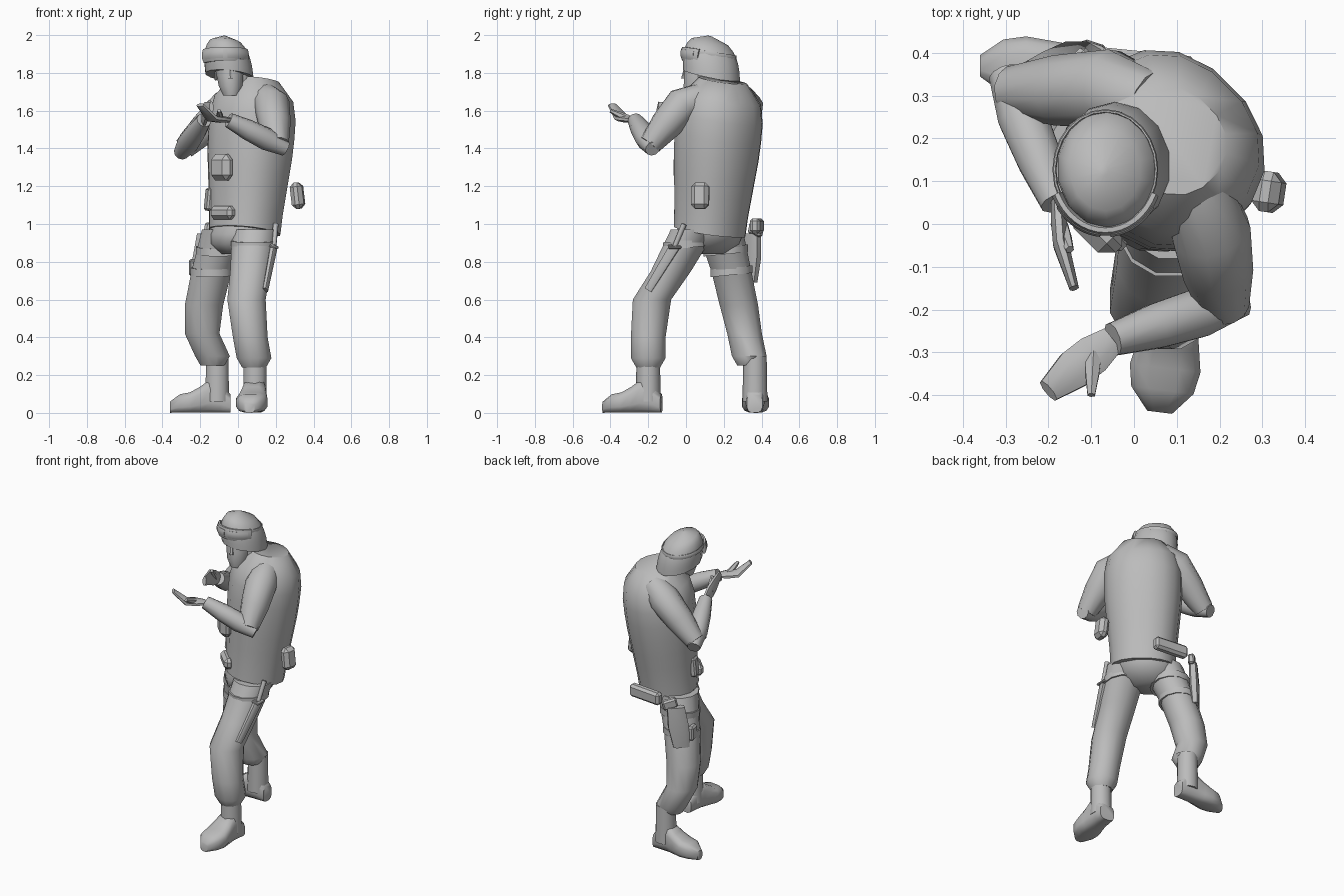
import bpy, bmesh, math
from mathutils import Vector, Matrix

default_cube = bpy.data.objects.get("Cube")
if default_cube:
    bpy.data.objects.remove(default_cube, do_unlink=True)

grey = bpy.data.materials.new("plain_grey")
grey.use_nodes = True
shade = (.5, .5, .5, 1)
grey.diffuse_color = shade
grey.node_tree.nodes["Principled BSDF"].inputs["Base Color"].default_value = shade
UP = Vector((0, 0, 1))
TURN = -math.pi / 4


def finish(name, bm, angle):
    bmesh.ops.recalc_face_normals(bm, faces=bm.faces)
    mesh = bpy.data.meshes.new(name)
    bm.to_mesh(mesh)
    bm.free()
    mesh.materials.append(grey)
    obj = bpy.data.objects.new(name, mesh)
    bpy.context.collection.objects.link(obj)
    bpy.ops.object.select_all(action="DESELECT")
    obj.select_set(True)
    bpy.context.view_layer.objects.active = obj
    bpy.ops.object.shade_smooth_by_angle(angle=math.radians(angle))


def line(start, end, count):
    """Evenly spaced points from start to end."""
    start, end = Vector(start), Vector(end)
    return [start.lerp(end, i / (count - 1)) for i in range(count)]


def skin(name, loops):
    """Join rings of points into a closed tube."""
    bm = bmesh.new()
    loops = [[bm.verts.new(point) for point in loop] for loop in loops]
    for low, high in zip(loops, loops[1:]):
        for k in range(len(low)):
            bm.faces.new((low[k - 1], low[k], high[k], high[k - 1]))
    bm.faces.new(loops[0])
    bm.faces.new(loops[-1])
    finish(name, bm, angle=50)


def oval(sides, square):
    """Cosine and sine round a squared-off circle."""
    for k in range(sides):
        angle = math.tau * (k + .5) / sides
        c, s = math.cos(angle), math.sin(angle)
        yield math.copysign(abs(c) ** square, c), math.copysign(abs(s) ** square, s)


def loft(name, path, widths, depth=1, yaw=None, sides=12, square=1, lean=(0, 0)):
    """Skin oval rings along a path; depth is the ratio of depth to width.
    With a yaw the rings lie flat; without one they follow the path."""
    loops = []
    for i, (centre, width) in enumerate(zip(path, widths)):
        if yaw is None:
            before, after = path[max(i - 1, 0)], path[min(i + 1, len(path) - 1)]
            along = (after - before).normalized()
            across = along.cross(UP).normalized()
            other = across.cross(along)
        else:
            across = Vector((math.cos(yaw), math.sin(yaw), 0))
            other = UP.cross(across)
        loop = []
        for c, s in oval(sides, square):
            point = across * c * width + other * s * width * depth
            point.z += lean[0] * point.x + lean[1] * point.y
            loop.append(centre + point)
        loops.append(loop)
    skin(name, loops)


def box(name, centre, size, yaw=0, pitch=0, bevel=.01):
    bm = bmesh.new()
    turn = Matrix.Rotation(yaw, 4, "Z") @ Matrix.Rotation(pitch, 4, "Y")
    placing = Matrix.Translation(centre) @ turn @ Matrix.Diagonal((*size, 1))
    bmesh.ops.create_cube(bm, size=1, matrix=placing)
    bmesh.ops.bevel(bm, geom=bm.edges[:], offset=bevel, segments=1, affect="EDGES")
    finish(name, bm, angle=30)


def leg(side, hip, thigh, knee, shin, cuff, straps):
    """Trouser leg, with straps at the given shares of the thigh's length."""
    joints = [Vector(joint) for joint in (hip, thigh, knee, shin, cuff)]
    tucked_end = joints[-1] - UP * .05
    loft(side + "_leg", joints + [tucked_end], [.125, .11, .105, .095, .095, .065], yaw=0)
    for number, share in enumerate(straps):
        centre = joints[0].lerp(joints[1], share)
        loft(f"{side}_thigh_strap_{number}", [centre + UP * .02, centre - UP * .02],
             [.128 - share * .013] * 2, yaw=0, lean=(0, .1))


def boot(side, ankle, toe, scale):
    ankle, toe = Vector(ankle), Vector(toe)
    heel = ankle + (ankle - toe).normalized() * .07
    loft(side + "_boot_shaft", [ankle + UP * .3, ankle + UP * .06], [.062, .066], yaw=0, sides=10)
    # The foot is tallest at the ankle and widest at the ball
    across = (toe - heel).cross(UP).normalized() * scale
    widths = [.05, .06, .065, .075, .085, .075, .03]
    heights = [.05, .08, .09, .07, .055, .05, .03]
    skin(side + "_boot_foot",
         [[centre + across * c * width + UP * height * (1 + s) for c, s in oval(12, .65)]
          for centre, width, height in zip(line(heel, toe, 7), widths, heights)])


def arm(side, collar, shoulder, elbow, wrist):
    collar, shoulder, elbow, wrist = map(Vector, (collar, shoulder, elbow, wrist))
    upper = [collar, shoulder, shoulder.lerp(elbow, .5), elbow]
    loft(side + "_upper_arm", upper, [.08, .095, .085, .06])
    elbow_point = elbow + (elbow - wrist).normalized() * .05
    loft(side + "_forearm", line(elbow_point, wrist, 4), [.04, .06, .055, .04], sides=10)


def hand(side, wrist, knuckle, tip, thumb_tip, width, thickness):
    """A flat mitten of fingers and a separate thumb."""
    wrist, knuckle, tip, thumb_tip = map(Vector, (wrist, knuckle, tip, thumb_tip))
    palm = wrist.lerp(knuckle, .5)
    loft(side + "_hand", [wrist, palm, knuckle, tip],
         [width * share for share in (.7, 1, 1, .6)], depth=thickness / width, sides=8)
    loft(side + "_thumb", line(palm, thumb_tip, 3), [.022, .018, .01], sides=6)


def head_band(name, radius, start, end, height, half_thickness, half_height):
    """A strip bent round the head between two angles."""
    path = []
    for step in range(17):
        angle = math.radians(start + (end - start) * step / 16)
        x, y = radius * math.cos(angle), radius * math.sin(angle) * 1.15
        path.append(Vector((x - .067, y + .127, height - y * .15)))
    loft(name, path, [half_thickness] * len(path), depth=half_height / half_thickness, sides=8)


# Vest and pelvis, turned towards the model's right
loft("vest", line((.035, .125, .96), (.09, .195, 1.76), 9),
     [.195, .2, .21, .22, .23, .235, .235, .215, .13],
     depth=.9, yaw=TURN, sides=16, square=.9, lean=(-.1, -.15))
loft("pelvis", line((.03, .13, 1), (-.01, .12, .84), 4), [.18, .185, .165, .09], depth=.9, yaw=TURN)

# Legs and boots
leg("left", hip=(.09, .04, .97), thigh=(.065, -.08, .75), knee=(.045, -.18, .6),
    shin=(.065, -.2, .4), cuff=(.085, -.2, .29), straps=[.35])
leg("right", hip=(-.07, .18, .97), thigh=(-.14, .24, .75), knee=(-.18, .28, .57),
    shin=(-.19, .31, .42), cuff=(-.135, .335, .3), straps=[.5, 1])
boot("left", ankle=(.09, -.2, 0), toe=(.06, -.44, 0), scale=1)
boot("right", ankle=(-.11, .365, 0), toe=(-.36, .37, 0), scale=.85)

# Arms and hands
left_wrist, right_wrist = (-.05, -.27, 1.55), (-.18, .05, 1.55)
arm("left", (.14, .09, 1.67), (.18, -.02, 1.63), (.21, -.19, 1.42), left_wrist)
arm("right", (.03, .28, 1.67), (-.06, .315, 1.62), (-.285, .31, 1.4), right_wrist)
hand("left", left_wrist, (-.14, -.34, 1.56), (-.2, -.39, 1.63), (-.1, -.4, 1.6),
     width=.05, thickness=.02)
hand("right", right_wrist, (-.17, -.05, 1.6), (-.14, -.15, 1.62), (-.15, -.06, 1.65),
     width=.02, thickness=.05)

# Head
loft("neck", line((.05, .16, 1.66), (-.03, .11, 1.82), 2), [.08, .07], yaw=0)
loft("face", line((-.035, .05, 1.68), (-.05, .1, 1.88), 5), [.045, .065, .072, .08, .085],
     depth=1.2, yaw=0)
loft("nose", line((-.04, -.01, 1.77), (-.045, 0, 1.84), 2), [.016, .007], yaw=0, sides=6)
for side, sign in (("left", 1), ("right", -1)):
    cheek = Vector((-.04 + sign * .077, .08, 1.81))
    box(side + "_ear", cheek + Vector((0, .02, -.02)), (.016, .045, .06), bevel=.005)
    loft(side + "_chin_strap", line(cheek, (-.036, .01, 1.685), 2), [.007, .007], sides=6)

# Domed helmet with goggles at the brow
rises = [step / 7 for step in range(8)]
loft("helmet", line((-.045, .135, 1.785), (-.07, .125, 1.995), len(rises)),
     [.12 * math.sqrt(1 - rise ** 3) + .01 for rise in rises],
     depth=1.16, yaw=0, sides=14, lean=(-.1, -.2))
head_band("goggle_strap", .119, -30, 210, 1.9, half_thickness=.005, half_height=.014)
head_band("goggle_frame", .123, 205, 335, 1.88, half_thickness=.014, half_height=.04)
for side, start in (("right", 215), ("left", 275)):
    head_band(side + "_goggle_lens", .13, start, start + 50, 1.88,
              half_thickness=.009, half_height=.025)

# Pouches on the vest
box("chest_pouch", (-.085, -.01, 1.3), (.14, .08, .14), TURN, bevel=.03)
box("hip_pouch", (.315, .075, 1.15), (.065, .095, .14), -.15, -.12, bevel=.022)
box("magazine_pouch", (-.15, .13, 1.13), (.04, .07, .12), .3, .1)
box("belt_pouch", (-.08, 0, 1.06), (.16, .06, .07), TURN, bevel=.02)
box("rear_belt_pouch", (.03, .375, .99), (.23, .055, .08), -.1, bevel=.015)

# Knife in its sheath on the left thigh
guard, sheath_end = Vector((.19, -.06, .88)), Vector((.145, -.2, .65))
loft("knife_sheath", [guard, sheath_end], [.016, .012], depth=1.8, sides=8, square=.6)
loft("knife_handle", [guard, Vector((.2, -.01, 1))], [.013, .015], sides=8)
box("knife_guard", guard, (.05, .07, .014), pitch=.2, bevel=.004)

# Holster and pistol on the right thigh
loft("holster", line((-.17, .35, .95), (-.2, .335, .69), 3), [.055, .065, .05],
     depth=.45, yaw=-TURN, sides=8, square=.6)
box("holster_pouch", (-.235, .27, .77), (.04, .07, .09), .2)
box("pistol_grip", (-.14, .37, .97), (.09, .04, .06), -TURN, .25)
